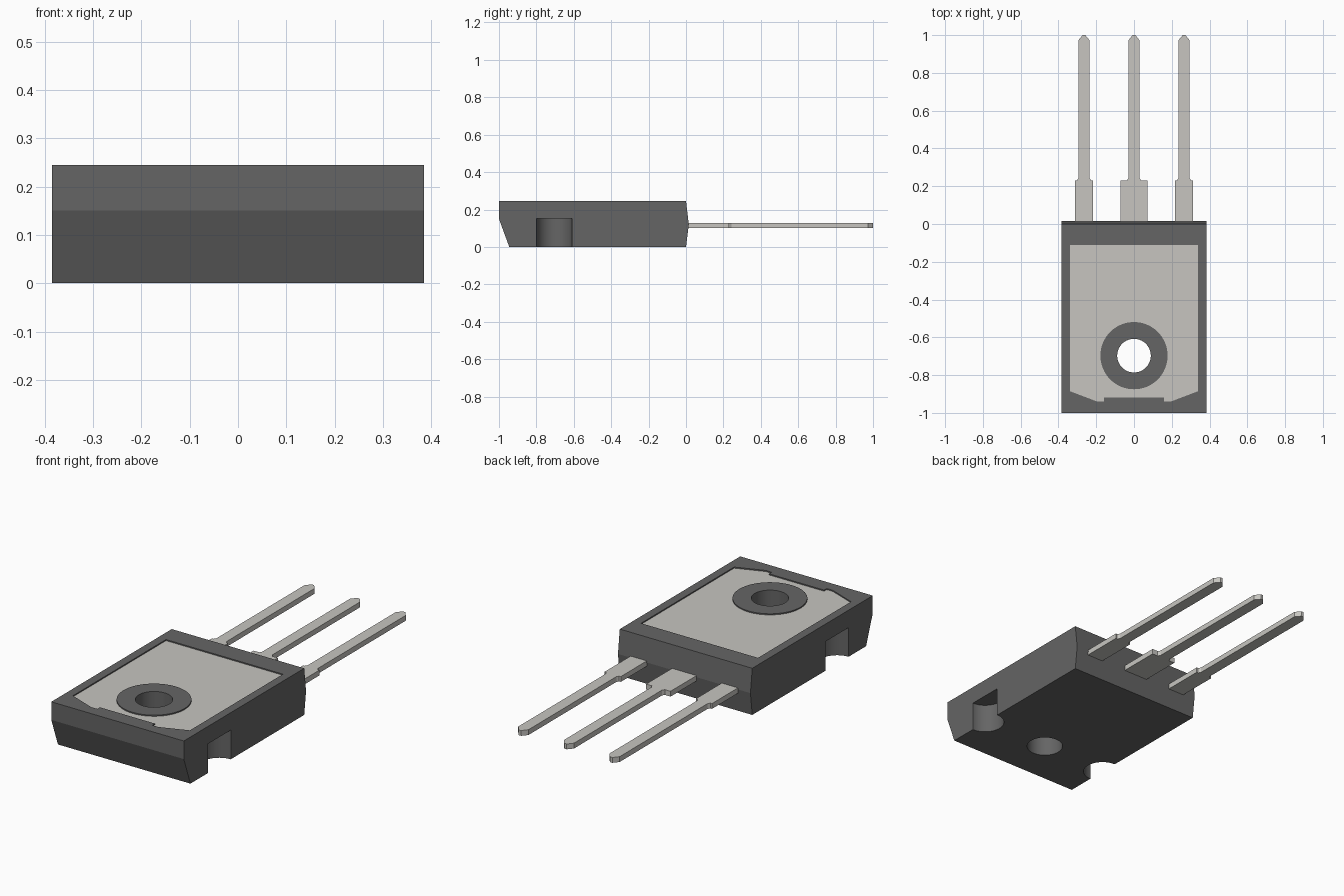
import bpy, bmesh, math
from mathutils import Matrix

if "Cube" in bpy.data.objects:
    bpy.data.objects.remove(bpy.data.objects["Cube"])


def material(name, rgb):
    m = bpy.data.materials.new(name)
    m.diffuse_color = (*rgb, 1)
    m.use_nodes = True
    m.node_tree.nodes["Principled BSDF"].inputs["Base Color"].default_value = m.diffuse_color
    return m


PLASTIC = material("dark_plastic", (0.13, 0.13, 0.13))
METAL = material("tinned_metal", (0.57, 0.56, 0.53))


def prism(name, base, offset, mat=None):
    """Extrude a closed 3D outline along offset."""
    bm = bmesh.new()
    face = bm.faces.new([bm.verts.new(p) for p in base])
    new = bmesh.ops.extrude_face_region(bm, geom=[face])["geom"]
    bmesh.ops.translate(bm, vec=offset, verts=[g for g in new if isinstance(g, bmesh.types.BMVert)])
    bmesh.ops.recalc_face_normals(bm, faces=bm.faces)
    mesh = bpy.data.meshes.new(name)
    bm.to_mesh(mesh)
    bm.free()
    obj = bpy.data.objects.new(name, mesh)
    bpy.context.collection.objects.link(obj)
    if mat:
        mesh.materials.append(mat)
    return obj


def plate(name, half, z0, z1, mat=None, x=0):
    """Flat plate mirrored in x from its right half outline."""
    pts = half + [(-a, b) for a, b in reversed(half)]
    return prism(name, [(x + a, b, z0) for a, b in pts], (0, 0, z1 - z0), mat)


def cylinder(x, y, r, z0, z1, n=64):
    ring = [(x + r * math.cos(2 * math.pi * i / n), y + r * math.sin(2 * math.pi * i / n), z0)
            for i in range(n)]
    return prism("cutter", ring, (0, 0, z1 - z0))


def cut(obj, *cutters):
    bpy.context.view_layer.objects.active = obj
    for c in cutters:
        mod = obj.modifiers.new("cut", "BOOLEAN")
        mod.operation, mod.solver, mod.object = "DIFFERENCE", "EXACT", c
        bpy.ops.object.modifier_apply(modifier=mod.name)
        bpy.data.objects.remove(c)


HOLE_Y = -0.697
W, TOP = 0.385, 0.245

# moulded body: side profile swept across the width
profile = [(-1, TOP), (-1, 0.15), (-0.945, 0), (0, 0), (0.015, 0.12), (0, TOP)]
body = prism("body", [(-W, y, z) for y, z in profile], (2 * W, 0, 0), PLASTIC)

# metal heat pad, with a round opening around the screw boss
pad_half = [(0.34, -0.112), (0.34, -0.885), (0.195, -0.94), (0.16, -0.94), (0.16, -0.918)]


def pad_shape(name, z0, z1, mat=None):
    p = plate(name, pad_half, z0, z1, mat)
    cut(p, cylinder(0, HOLE_Y, 0.178, z0 - 0.1, z1 + 0.1))
    return p


# recess for the pad, screw hole and the two side notches
cut(body,
    pad_shape("recess_cutter", 0.225, 0.3),
    cylinder(0, HOLE_Y, 0.089, -0.1, 0.4),
    *[cylinder(s * W, -0.705, 0.095, -0.1, 0.153) for s in (-1, 1)])
pad = pad_shape("heat_pad", 0.215, 0.239, METAL)

# three leads, the middle one with a wider shoulder
leads = []
for name, x, w in (("left_lead", -0.265, 0.047), ("middle_lead", 0, 0.071), ("right_lead", 0.265, 0.047)):
    half = [(w, -0.03), (w, 0.23), (0.038, 0.23), (0.03, 0.242), (0.03, 0.972), (0.007, 1.0)]
    leads.append(plate(name, half, 0.1, 0.128, METAL, x))

# smooth round walls, keep hard edges
for o in (body, pad):
    bpy.ops.object.select_all(action="DESELECT")
    o.select_set(True)
    bpy.context.view_layer.objects.active = o
    bpy.ops.object.shade_smooth_by_angle(angle=math.radians(12))
